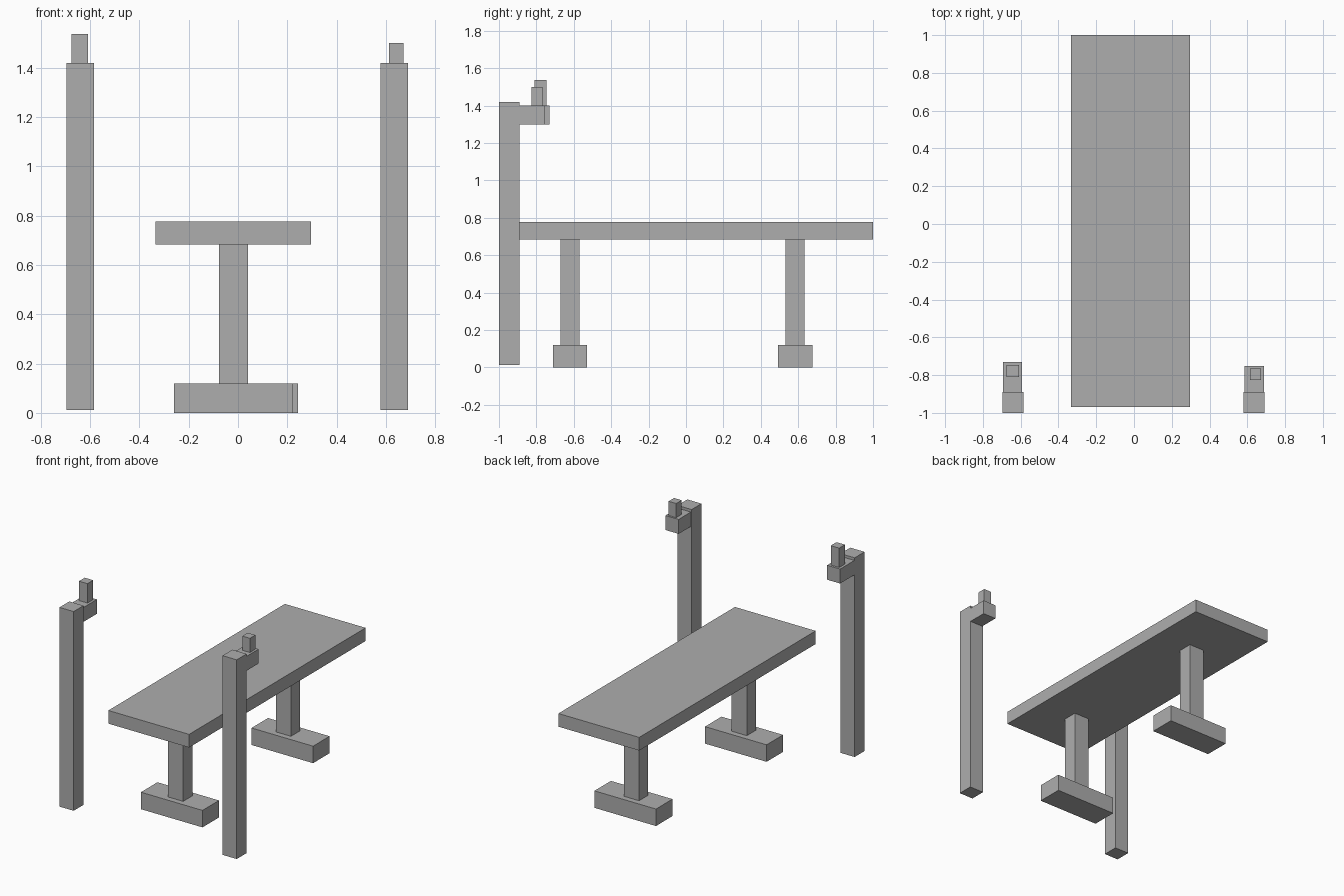
import bpy

if "Cube" in bpy.data.objects:
    bpy.data.objects.remove(bpy.data.objects["Cube"])

grey = bpy.data.materials.new("plain grey")
grey.diffuse_color = (0.42, 0.42, 0.42, 1)
grey.use_nodes = True
grey.node_tree.nodes["Principled BSDF"].inputs["Base Color"].default_value = grey.diffuse_color


def box(name, x, y, z):
    """Box from (min, max) ranges on each axis."""
    lo, hi = zip(x, y, z)
    bpy.ops.mesh.primitive_cube_add(size=1)
    ob = bpy.context.object
    ob.name = name
    for v in ob.data.vertices:
        v.co = [a + (c + 0.5) * (b - a) for a, b, c in zip(lo, hi, v.co)]
    ob.data.materials.append(grey)
    return ob


# Bench board
box("bench_board", (-0.334, 0.297), (-0.97, 1.0), (0.683, 0.776))

# Bench legs, each on a wide foot (the rear foot sits slightly to the right)
for side, y, x in (("front", -0.62, -0.26), ("rear", 0.583, -0.238)):
    box(side + "_foot", (x, x + 0.481), (y - 0.092, y + 0.092), (0, 0.12))
    box(side + "_leg", (-0.077, 0.041), (y - 0.051, y + 0.051), (0.12, 0.683))

# Upright posts with a rack arm and peg
for side, px, ax, ay, gx, gy, gz in (
    ("left", (-0.695, -0.584), (-0.693, -0.592), -0.73, (-0.675, -0.609), (-0.81, -0.746), 1.537),
    ("right", (0.579, 0.69), (0.585, 0.688), -0.753, (0.613, 0.672), (-0.827, -0.766), 1.5),
):
    box(side + "_post", px, (-1.0, -0.89), (0.012, 1.419))
    box(side + "_arm", ax, (-0.89, ay), (1.298, 1.4))
    box(side + "_peg", gx, gy, (1.4, gz))
